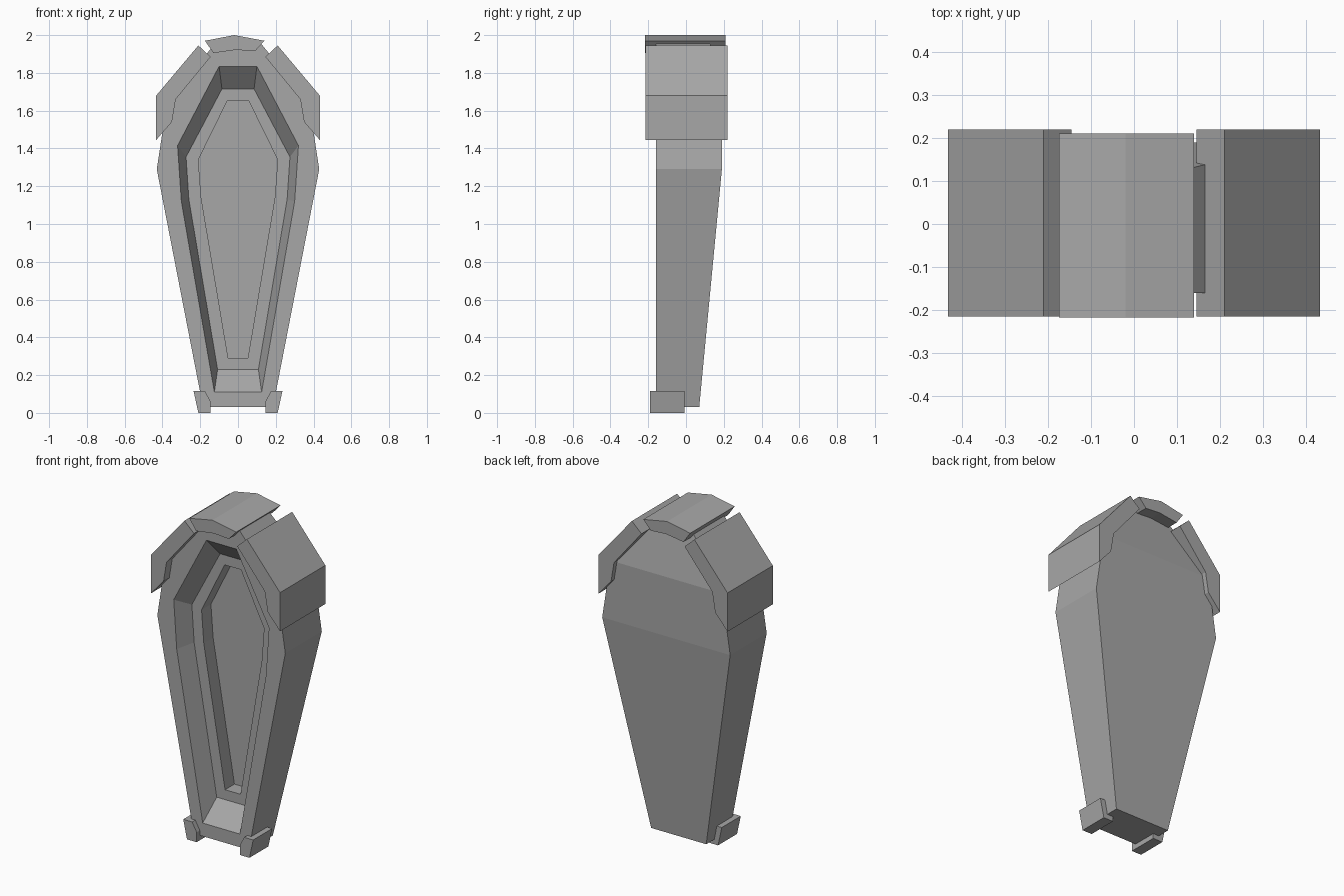
import bpy, bmesh

cube = bpy.data.objects.get("Cube")
if cube:
    bpy.data.objects.remove(cube, do_unlink=True)

# One plain stone colour
STONE = (0.39, 0.39, 0.39, 1.0)
stone = bpy.data.materials.new("stone_grey")
stone.use_nodes = True
stone.diffuse_color = STONE
bsdf = next(n for n in stone.node_tree.nodes if n.type == 'BSDF_PRINCIPLED')
bsdf.inputs["Base Color"].default_value = STONE


def finish(name, bm):
    bmesh.ops.recalc_face_normals(bm, faces=bm.faces[:])
    mesh = bpy.data.meshes.new(name)
    bm.to_mesh(mesh)
    bm.free()
    mesh.materials.append(stone)
    obj = bpy.data.objects.new(name, mesh)
    bpy.context.collection.objects.link(obj)
    return obj


def prism(name, profile, y0, y1, side=1):
    """Extrude an x-z profile from y0 to y1; side -1 mirrors it."""
    bm = bmesh.new()
    face = bm.faces.new([bm.verts.new((side * x, y0, z)) for x, z in profile])
    ext = bmesh.ops.extrude_face_region(bm, geom=[face], use_keep_orig=True)
    moved = [v for v in ext["geom"] if isinstance(v, bmesh.types.BMVert)]
    bmesh.ops.translate(bm, vec=(0, y1 - y0, 0), verts=moved)
    return finish(name, bm)


def ring(bm, half, depths):
    """Closed loop from a half outline (top to bottom) and its mirror."""
    pts = [(x, y, z) for (x, z), y in zip(half, depths)]
    pts += [(-x, y, z) for x, y, z in reversed(pts)]
    return [bm.verts.new(p) for p in pts]


# Half outlines: top, shoulder, widest point, foot
outline = [(0.12, 1.957), (0.375, 1.65), (0.43, 1.29), (0.185, 0.03)]
rim = [(0.10, 1.835), (0.32, 1.415), (0.30, 1.12), (0.125, 0.11)]
ledge = [(0.085, 1.715), (0.275, 1.355), (0.26, 1.13), (0.108, 0.23)]
panel = [(0.055, 1.655), (0.21, 1.34), (0.195, 1.14), (0.052, 0.29)]
FRONT, LEDGE, FLOOR = -0.16, -0.05, 0.04

# Coffin body: tapered back, flat front, stepped hollow
bm = bmesh.new()
loops = [
    ring(bm, outline, (0.127, 0.19, 0.19, 0.07)),
    ring(bm, outline, [FRONT] * 4),
    ring(bm, rim, [FRONT] * 4),
    ring(bm, ledge, [LEDGE] * 4),
    ring(bm, panel, [LEDGE] * 4),
    ring(bm, panel, [FLOOR] * 4),
]
for a, b in zip(loops, loops[1:]):
    for i in range(len(a)):
        j = (i + 1) % len(a)
        bm.faces.new((a[i], a[j], b[j], b[i]))
back = loops[0]
for i in range(3):
    bm.faces.new((back[i], back[i + 1], back[6 - i], back[7 - i]))
bm.faces.new(loops[-1])
finish("coffin_body", bm)

# Shoulder guards and feet, one per side
guard = [(0.21, 1.945), (0.433, 1.68), (0.433, 1.445),
         (0.35, 1.54), (0.33, 1.66), (0.145, 1.885)]
foot = [(0.235, 0.115), (0.175, 0.115), (0.145, 0.06), (0.145, 0), (0.21, 0)]
for label, side in (("left", 1), ("right", -1)):
    prism(label + "_shoulder_guard", guard, -0.215, 0.22, side)
    prism(label + "_foot", foot, -0.19, -0.008, side)

# Slightly off-centre cap at the top
cap = [(-0.175, 1.97), (-0.02, 2.0), (0.14, 1.97),
       (0.09, 1.915), (-0.01, 1.922), (-0.13, 1.905)]
prism("top_cap", cap, -0.217, 0.21)
